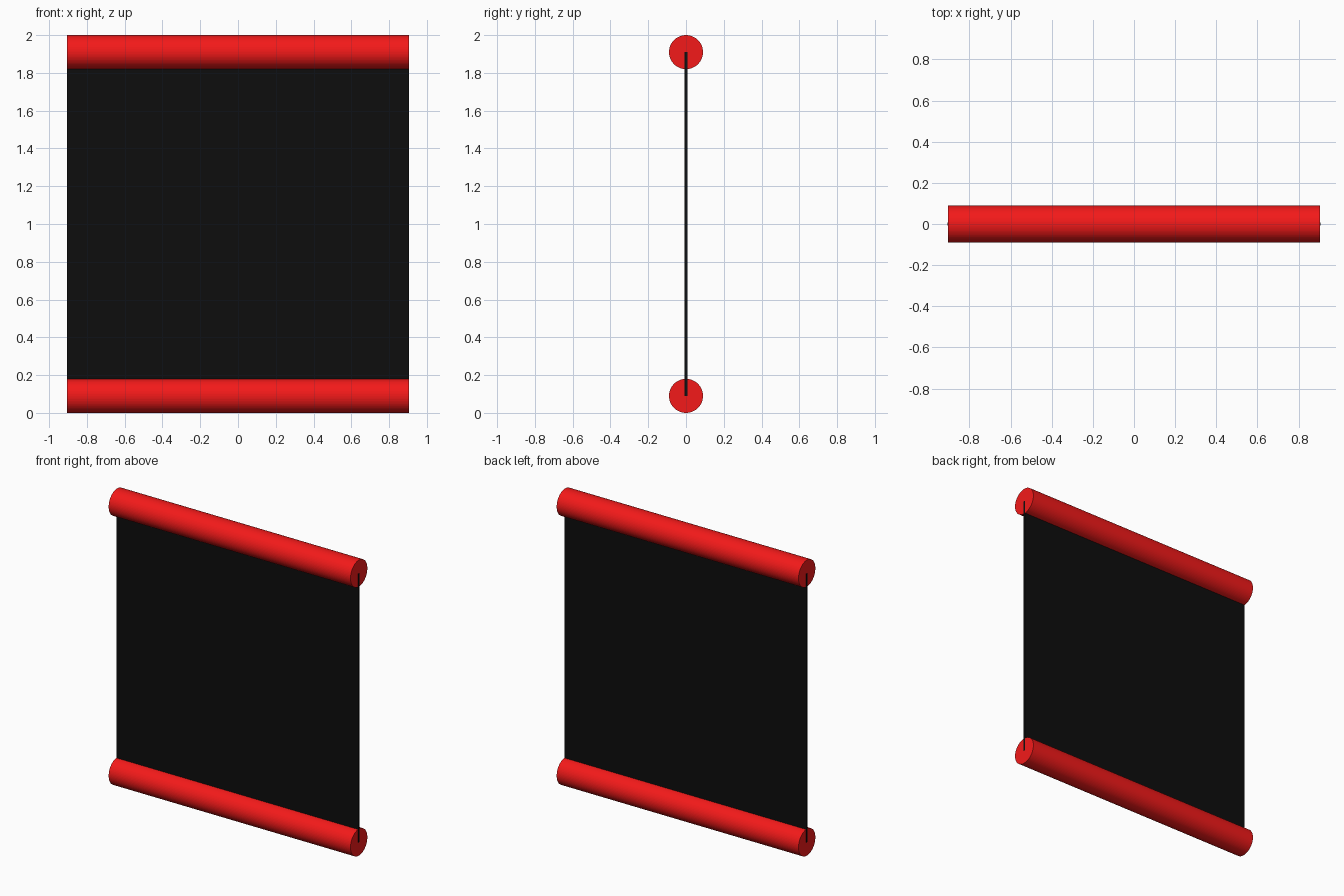
import bpy
from math import pi

if "Cube" in bpy.data.objects:
    bpy.data.objects.remove(bpy.data.objects["Cube"])

WIDTH = 1.81
RADIUS = 0.09
TOP_Z = 2 - RADIUS


def material(name, color):
    mat = bpy.data.materials.new(name)
    mat.diffuse_color = color
    mat.use_nodes = True
    mat.node_tree.nodes["Principled BSDF"].inputs["Base Color"].default_value = mat.diffuse_color
    return mat


red = material("red", (0.9, 0.01, 0.01, 1))
black = material("black", (0.004, 0.004, 0.004, 1))


# Rollers along x at the top and bottom
def roller(name, z):
    bpy.ops.mesh.primitive_cylinder_add(vertices=64, radius=RADIUS, depth=WIDTH,
                                        location=(0, 0, z), rotation=(0, pi / 2, 0))
    obj = bpy.context.object
    obj.name = name
    obj.data.materials.append(red)


roller("bottom_roller", RADIUS)
roller("top_roller", TOP_Z)

# Thin sheet stretched between the roller axes
bpy.ops.mesh.primitive_cube_add(size=1, location=(0, 0, 1))
sheet = bpy.context.object
sheet.name = "sheet"
sheet.scale = (WIDTH + 0.001, 0.015, TOP_Z - RADIUS)
sheet.data.materials.append(black)
